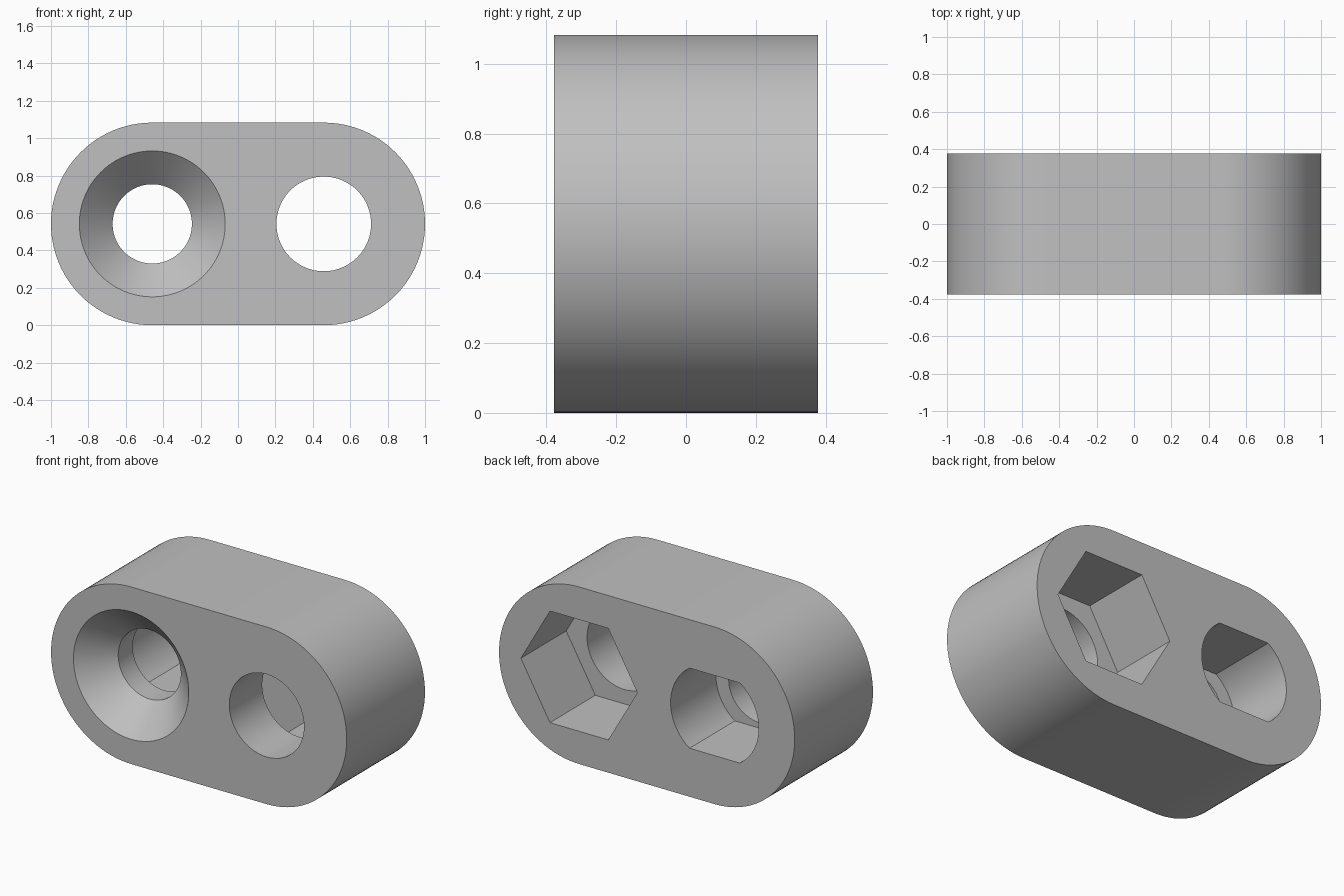
import bpy
import bmesh
from math import sin, cos, pi, radians, asin

if "Cube" in bpy.data.objects:
    bpy.data.objects.remove(bpy.data.objects["Cube"])

RADIUS = 0.5415          # rounded ends and half height
HOLE_X = 1 - RADIUS      # centres of the ends and the holes
HALF_DEPTH = 0.378
FLOOR_Y = -0.06          # bottom of both rear pockets
BACK_Y = HALF_DEPTH + 0.05

grey = bpy.data.materials.new("light grey")
grey.use_nodes = True
colour = (0.53, 0.53, 0.53, 1)
grey.diffuse_color = colour
grey.node_tree.nodes["Principled BSDF"].inputs["Base Color"].default_value = colour


def arc(radius, start=0.0, sweep=2 * pi, steps=96, cx=0.0, closed=True):
    """Points on an arc in the x-z plane."""
    count = steps if closed else steps + 1
    return [(cx + radius * cos(start + sweep * i / steps),
             radius * sin(start + sweep * i / steps)) for i in range(count)]


def double_arc(radius, half_angle, cx, steps):
    """Two opposite arcs joined by flat top and bottom edges."""
    return (arc(radius, -half_angle, 2 * half_angle, steps, cx, False)
            + arc(radius, pi - half_angle, 2 * half_angle, steps, -cx, False))


def loft(name, sections, x=0.0):
    """Solid through a list of (y, ring) sections."""
    bm = bmesh.new()
    rings = [[bm.verts.new((x + px, y, RADIUS + pz)) for px, pz in ring]
             for y, ring in sections]
    for a, b in zip(rings, rings[1:]):
        for i in range(len(a)):
            j = (i + 1) % len(a)
            bm.faces.new((a[i], a[j], b[j], b[i]))
    bm.faces.new(rings[0])
    bm.faces.new(rings[-1])
    bmesh.ops.recalc_face_normals(bm, faces=bm.faces)
    mesh = bpy.data.meshes.new(name)
    bm.to_mesh(mesh)
    bm.free()
    mesh.materials.append(grey)
    obj = bpy.data.objects.new(name, mesh)
    bpy.context.collection.objects.link(obj)
    return obj


# Block with rounded ends
outline = double_arc(RADIUS, pi / 2, HOLE_X, 48)
block = loft("block", [(-HALF_DEPTH, outline), (HALF_DEPTH, outline)])

# Countersunk bolt hole, with the cone carried slightly past the front face
bolt, sink, extra = 0.212, 0.39, 0.05
cone_end = -HALF_DEPTH + sink - bolt
countersink = loft("countersink_cutter", [
    (-HALF_DEPTH - extra, arc(sink + extra)),
    (cone_end, arc(bolt)),
    (0, arc(bolt))], -HOLE_X)

# Rear pocket with flat top and bottom
flat_round = double_arc(0.298, asin(0.245 / 0.298), 0, 24)
flat_pocket = loft("flat_sided_pocket_cutter",
                   [(FLOOR_Y, flat_round), (BACK_Y, flat_round)], -HOLE_X)

# Plain round hole and its hexagonal rear pocket
plain_hole = loft("round_hole_cutter",
                  [(-BACK_Y, arc(0.253)), (0, arc(0.253))], HOLE_X)
hexagon = arc(0.394, steps=6)
hex_pocket = loft("hexagon_pocket_cutter",
                  [(FLOOR_Y, hexagon), (BACK_Y, hexagon)], HOLE_X)

# Cut the holes out of the block
bpy.ops.object.select_all(action='DESELECT')
bpy.context.view_layer.objects.active = block
block.select_set(True)
for cutter in (flat_pocket, hex_pocket, countersink, plain_hole):
    cutter.hide_render = True
    mod = block.modifiers.new(cutter.name, 'BOOLEAN')
    mod.operation = 'DIFFERENCE'
    mod.solver = 'EXACT'
    mod.object = cutter
    bpy.ops.object.modifier_apply(modifier=mod.name)
    bpy.data.objects.remove(cutter)

bpy.ops.object.shade_smooth_by_angle(angle=radians(30))
